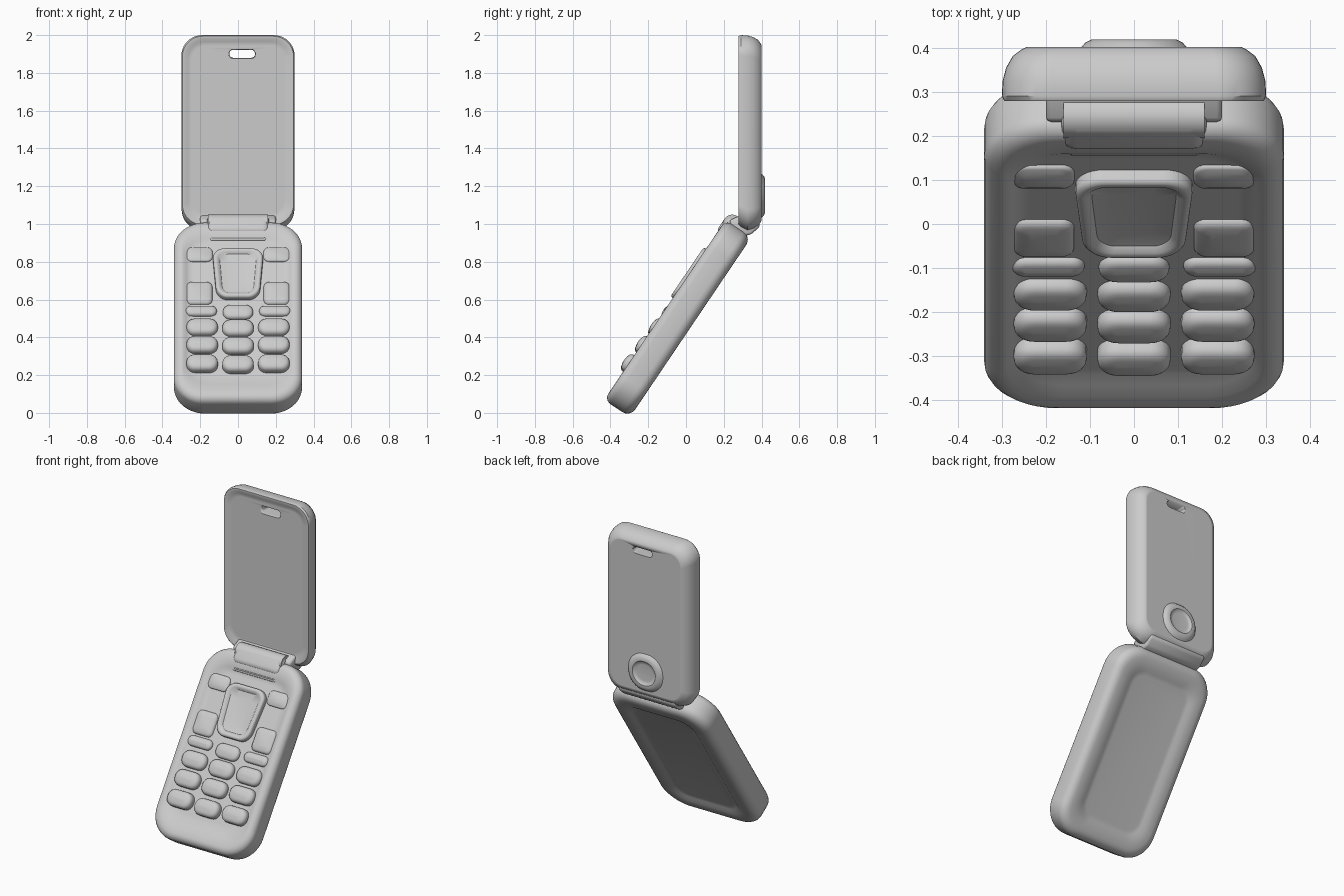
import bpy, bmesh, math
from mathutils import Matrix

if "Cube" in bpy.data.objects:
    bpy.data.objects.remove(bpy.data.objects["Cube"])


def frame(yaxis, zaxis):
    """Local x stays x; local y and z are given as (y, z) pairs."""
    return Matrix(((1, 0, 0, 0), (0, yaxis[0], zaxis[0], 0),
                   (0, yaxis[1], zaxis[1], 0), (0, 0, 0, 1)))


A = math.atan2(0.83, 0.56)
BASE = frame((math.cos(A), math.sin(A)), (-math.sin(A), math.cos(A)))  # y up the keypad, z out of it
LID = frame((0, 1), (-1, 0))                                          # y up, z towards the front


def finish(name, bm, angle=35):
    bmesh.ops.recalc_face_normals(bm, faces=bm.faces)
    me = bpy.data.meshes.new(name)
    bm.to_mesh(me)
    bm.free()
    ob = bpy.data.objects.new(name, me)
    bpy.context.collection.objects.link(ob)
    bpy.ops.object.select_all(action='DESELECT')
    ob.select_set(True)
    bpy.context.view_layer.objects.active = ob
    bpy.ops.object.shade_smooth_by_angle(angle=math.radians(angle))
    return ob


def loft(name, mat, x, y0, y1, hw, r, rings, seg=8, taper=0.0):
    """Stack of rounded rectangles; each ring is (inset, height[, extra bottom, extra top])."""
    bm = bmesh.new()
    loops = []
    for ring in rings:
        i, h = ring[:2]
        eb, et = ring[2:] if len(ring) > 2 else (0, 0)
        w, lo, hi = hw - i, y0 + i + eb, y1 - i - et
        rad = min(max(r - i * 0.6, 0.01), w, (hi - lo) / 2)
        loop = []
        for k, (sx, cy) in enumerate(((1, hi - rad), (-1, hi - rad), (-1, lo + rad), (1, lo + rad))):
            for s in range(seg + 1):
                a = math.pi / 2 * (k + s / seg)
                py = cy + rad * math.sin(a)
                px = sx * (w - rad) + rad * math.cos(a)
                px *= 1 + taper * ((py - lo) / (hi - lo) - 0.5)
                loop.append(bm.verts.new(mat @ Matrix.Translation((x + px, py, h)).translation))
        loops.append(loop)
    n = len(loops[0])
    for a, b in zip(loops, loops[1:]):
        for j in range(n):
            bm.faces.new((a[j], a[(j + 1) % n], b[(j + 1) % n], b[j]))
    bm.faces.new(loops[0])
    bm.faces.new(loops[-1])
    bmesh.ops.remove_doubles(bm, verts=bm.verts, dist=1e-5)
    return finish(name, bm)


def arc(d, h, out, n=5):
    """Quarter-round edge of radius d whose flat face lies at height h."""
    return [(d * (1 - math.cos(t)), h + out * d * (math.sin(t) - 1))
            for t in (math.pi / 2 * k / n for k in range(n + 1))]


def extrude(name, profile, hw, bevel=0.012):
    """(y, z) profile swept across x."""
    bm = bmesh.new()
    f = bm.faces.new([bm.verts.new((-hw, y, z)) for y, z in profile])
    new = bmesh.ops.extrude_face_region(bm, geom=[f])['geom']
    bmesh.ops.translate(bm, vec=(2 * hw, 0, 0), verts=[v for v in new if isinstance(v, bmesh.types.BMVert)])
    if bevel:
        bmesh.ops.bevel(bm, geom=bm.edges[:], offset=bevel, segments=2, affect='EDGES', profile=0.5)
    return finish(name, bm, 50)


# lower body: rounded back with shallow battery panel, raised rim and sunken key field
back = arc(0.05, 0.233, -1)[::-1]
loft("lower_body", BASE, 0, -0.185, 0.965, 0.34, 0.16,
     [(0.15, 0.245), (0.125, 0.243), (0.105, 0.233)] + back + arc(0.04, 0.398, 1) +
     [(0.05, 0.397, 0.02, 0.02), (0.065, 0.388, 0.04, 0.04), (0.08, 0.380, 0.06, 0.04),
      (0.10, 0.378, 0.06, 0.04), (0.105, 0.378, 0.06, 0.04)], seg=10)


def pillow(base, top, d):
    return [(0, base)] + arc(d, top, 1, 4) + [(d * 1.7, top + 0.004)]


# number keys
for row, s in enumerate((0.052, 0.174, 0.29)):
    for col in (-1, 0, 1):
        dip = 0.006 if col == 0 else 0
        loft(f"number_key_{row}_{col + 1}", BASE, col * 0.19, s - 0.052 - dip, s + 0.048 - dip,
             0.083, 0.045, pillow(0.37, 0.424 - 0.007 * row, 0.025), seg=5)
loft("clear_key", BASE, 0, 0.342, 0.43, 0.08, 0.04, pillow(0.37, 0.40, 0.02), seg=5)

# call keys, side keys and soft keys
for side, label in ((-1, "left"), (1, "right")):
    loft(f"call_key_{label}", BASE, side * 0.195, 0.362, 0.425, 0.083, 0.03, pillow(0.37, 0.397, 0.018), seg=5)
    loft(f"side_key_{label}", BASE, side * 0.205, 0.435, 0.58, 0.07, 0.03, pillow(0.37, 0.394, 0.02), seg=5)
    loft(f"soft_key_{label}", BASE, side * 0.205, 0.71, 0.80, 0.07, 0.03, pillow(0.37, 0.388, 0.01), seg=5)

# navigation pad: low ring around a dished centre
loft("navigation_pad", BASE, 0, 0.465, 0.78, 0.125, 0.065,
     [(0, 0.37)] + arc(0.014, 0.413, 1, 4) + [(0.024, 0.410), (0.035, 0.398), (0.07, 0.392)], taper=0.2)

# upper lid: crisp front edge, slightly sunken screen, well-rounded back
lid = loft("lid", LID, 0, 0.965, 2.0, 0.30, 0.11,
           [(0.06, -0.401), (0.055, -0.401), (0.045, -0.396), (0.025, -0.381), (0.01, -0.355),
            (0.002, -0.325), (0.0, -0.29, 0.02, 0), (0.006, -0.279, 0.025, 0), (0.02, -0.279, 0.025, 0),
            (0.035, -0.287, 0.03, 0), (0.05, -0.289, 0.035, 0), (0.055, -0.289, 0.035, 0)], seg=10)

# earpiece slot cut through the lid, widening towards the front
cutter = loft("slot_cutter", LID, 0.022, 1.88, 1.922, 0.068, 0.02, [(0, -0.5), (0, -0.31), (-0.02, -0.2)], seg=4)
cutter.hide_render = True
mod = lid.modifiers.new("slot", 'BOOLEAN')
mod.operation, mod.solver, mod.object = 'DIFFERENCE', 'EXACT', cutter
bpy.context.view_layer.objects.active = lid
bpy.ops.object.modifier_apply(modifier=mod.name)
bpy.data.objects.remove(cutter)
# keep the big flat faces shading flat
lid.modifiers.new("flat_shading", 'WEIGHTED_NORMAL').keep_sharp = True

# round camera bump on the back of the lid
loft("camera_bump", LID, 0, 1.03, 1.27, 0.125, 0.11,
     [(0.07, -0.408), (0.055, -0.41), (0.045, -0.419), (0.03, -0.419), (0.015, -0.412), (0.0, -0.395)])

# hinge barrel on the body and the neck joining it to the lid
barrel = [(0.245 + 0.05 * math.cos(math.tau * k / 20), 1.0 + 0.05 * math.sin(math.tau * k / 20))
          for k in range(20)]
extrude("hinge_barrel", barrel, 0.16, 0)
extrude("hinge_neck", [(0.23, 1.02), (0.24, 0.95), (0.30, 0.935), (0.345, 0.945),
                       (0.39, 0.985), (0.39, 1.05), (0.30, 1.05)], 0.20)
# smooth bridge from the barrel down into the keypad rim, with the slim slot beneath it
loft("hinge_bridge", BASE, 0, 0.885, 1.0, 0.165, 0.03, [(0, 0.30)] + arc(0.03, 0.406, 1, 4))
loft("microphone_strip", BASE, 0, 0.845, 0.87, 0.15, 0.012, pillow(0.37, 0.386, 0.006), seg=4)
